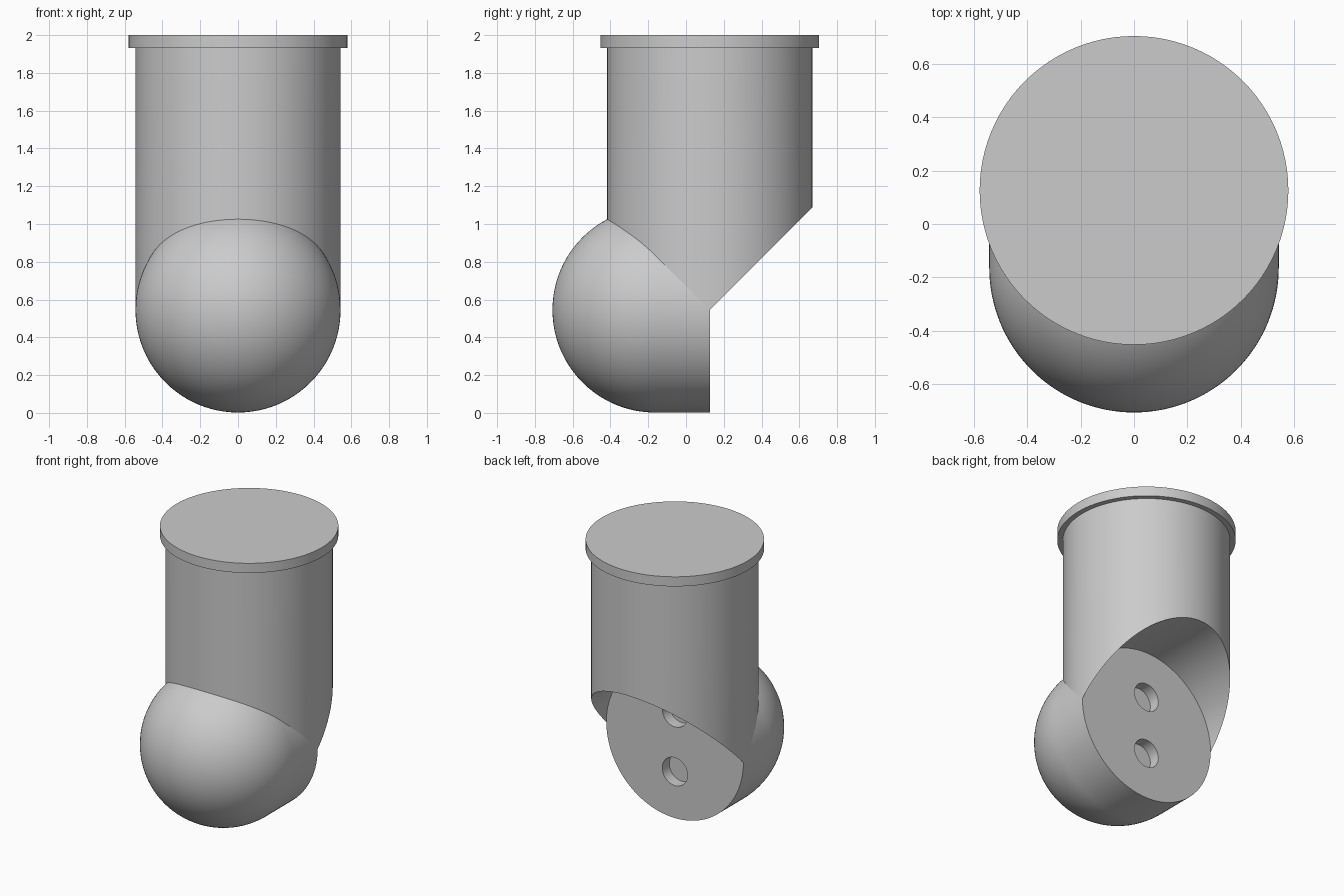
import bpy, bmesh, math
from mathutils import Matrix

if "Cube" in bpy.data.objects:
    bpy.data.objects.remove(bpy.data.objects["Cube"])

R = 0.543          # shared radius of post and elbow
AXIS_Y = 0.126     # post axis, also the plane of the flat elbow face
DOME_Y = -0.164    # centre of the rounded nose
MID_Z = 0.545      # height of the elbow axis
CAP_R, CAP_Z, TOP = 0.579, 1.931, 2.0
SEG = 96

grey = bpy.data.materials.new("plain grey")
grey.use_nodes = True
colour = (0.6, 0.6, 0.6, 1)
grey.diffuse_color = colour
grey.node_tree.nodes["Principled BSDF"].inputs["Base Color"].default_value = colour


def finish(bm, name):
    """Turn a bmesh into a smooth object with sharp edges kept."""
    bmesh.ops.recalc_face_normals(bm, faces=bm.faces)
    mesh = bpy.data.meshes.new(name)
    bm.to_mesh(mesh)
    bm.free()
    mesh.materials.append(grey)
    obj = bpy.data.objects.new(name, mesh)
    bpy.context.collection.objects.link(obj)
    return obj


def smooth(obj):
    bpy.ops.object.select_all(action="DESELECT")
    obj.select_set(True)
    bpy.context.view_layer.objects.active = obj
    bpy.ops.object.shade_smooth_by_angle(angle=math.radians(30))


def cylinder(name, radius, depth, matrix):
    bm = bmesh.new()
    bmesh.ops.create_cone(bm, cap_ends=True, segments=SEG, radius1=radius,
                          radius2=radius, depth=depth, matrix=matrix)
    return finish(bm, name)


# Rim cap
smooth(cylinder("top_cap", CAP_R, TOP - CAP_Z,
                Matrix.Translation((0, AXIS_Y, (TOP + CAP_Z) / 2))))

# Post: its lower edge follows the elbow in front and a hollow arch behind
bm = bmesh.new()
columns = []
for i in range(SEG):
    a = math.tau * i / SEG
    x, dy = R * math.cos(a), R * math.sin(a)
    y = AXIS_Y + dy
    past_dome = min(0, y - DOME_Y)
    z = MID_Z + math.sqrt(max(0, dy * dy - past_dome ** 2))
    top, low = bm.verts.new((x, y, CAP_Z)), bm.verts.new((x, y, z))
    inner = bm.verts.new((x, AXIS_Y, z)) if dy > 1e-4 else low
    columns.append((top, low, inner))
for i, (top, low, inner) in enumerate(columns):
    top2, low2, inner2 = columns[(i + 1) % SEG]
    bm.faces.new((top, low, low2, top2))
    arch = list(dict.fromkeys((low, inner, inner2, low2)))
    if len(arch) > 2:
        bm.faces.new(arch)
smooth(finish(bm, "post"))

# Elbow: domed nose running into a short tube with a flat back face
bm = bmesh.new()
STEPS = 32
profile = [(0, DOME_Y - R)]
for i in range(1, STEPS + 1):
    a = math.pi / 2 * i / STEPS
    profile.append((R * math.sin(a), DOME_Y - R * math.cos(a)))
profile.append((R, AXIS_Y))
nose = bm.verts.new((0, profile[0][1], MID_Z))
rings = [[bm.verts.new((r * math.cos(math.tau * k / SEG), y,
                        MID_Z + r * math.sin(math.tau * k / SEG)))
          for k in range(SEG)] for r, y in profile[1:]]
for k in range(SEG):
    n = (k + 1) % SEG
    bm.faces.new((nose, rings[0][k], rings[0][n]))
    for a, b in zip(rings, rings[1:]):
        bm.faces.new((a[k], a[n], b[n], b[k]))
bm.faces.new(rings[-1])
elbow = finish(bm, "elbow")

# Two blind screw holes in the flat face
bpy.context.view_layer.objects.active = elbow
HOLE_DEPTH = 0.08
for side in (-1, 1):
    place = (Matrix.Translation((0, AXIS_Y, MID_Z + side * 0.21))
             @ Matrix.Rotation(math.pi / 2, 4, "X"))
    cutter = cylinder("hole_cutter", 0.1, 2 * HOLE_DEPTH, place)
    cutter.hide_render = True
    cut = elbow.modifiers.new("hole", "BOOLEAN")
    cut.object, cut.operation, cut.solver = cutter, "DIFFERENCE", "EXACT"
    bpy.ops.object.modifier_apply(modifier=cut.name)
    bpy.data.objects.remove(cutter)
smooth(elbow)
